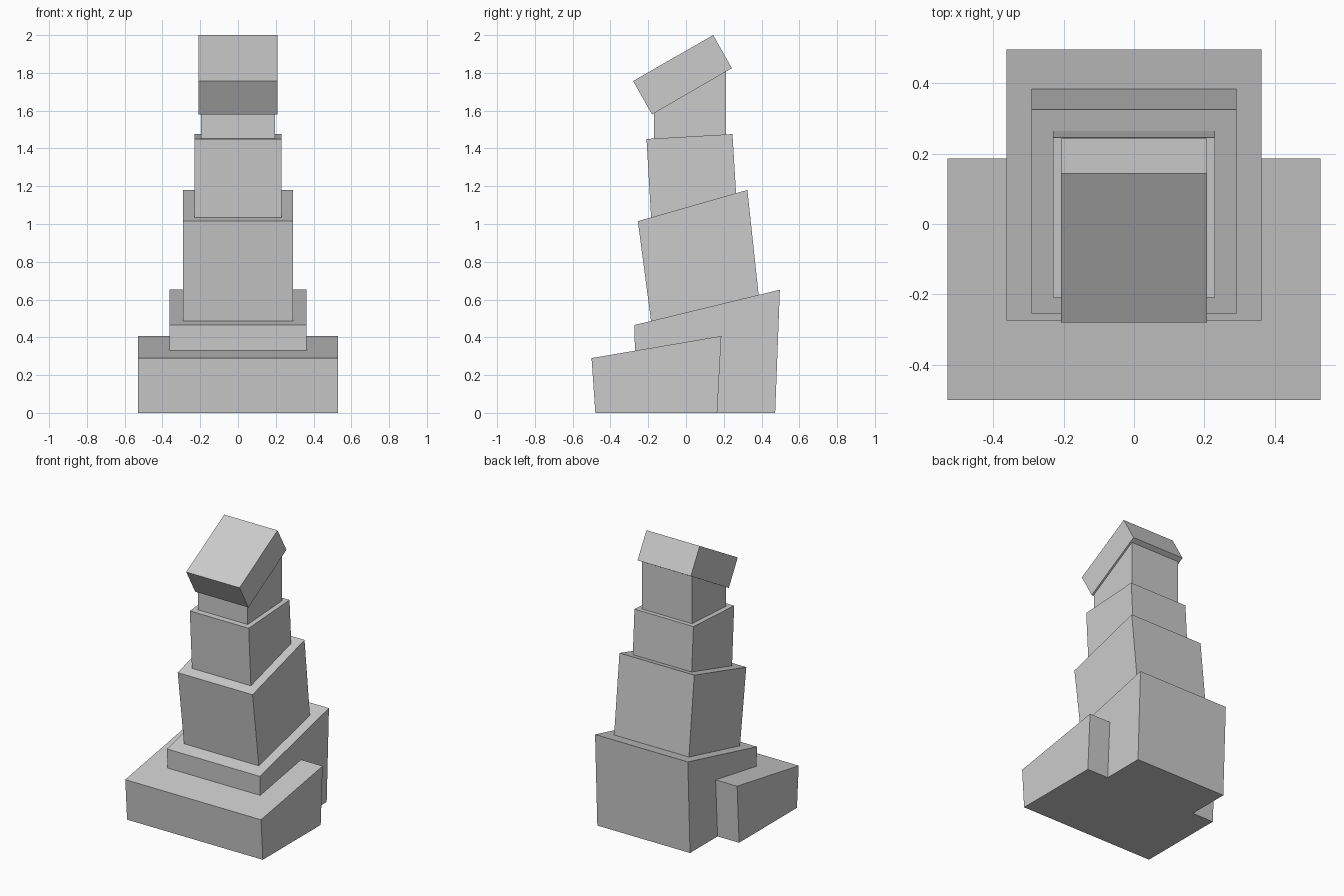
import bpy
import bmesh

cube = bpy.data.objects.get("Cube")
if cube:
    bpy.data.objects.remove(cube, do_unlink=True)

# Single stone colour
stone = bpy.data.materials.new("stone grey")
stone.use_nodes = True
colour = (0.6, 0.6, 0.6, 1.0)
stone.diffuse_color = colour
stone.node_tree.nodes["Principled BSDF"].inputs["Base Color"].default_value = colour


def block(name, half_width, profile):
    """Extrude a side profile of (y, z) points symmetrically across x."""
    bm = bmesh.new()
    side = bm.faces.new([bm.verts.new((-half_width, y, z)) for y, z in profile])
    result = bmesh.ops.extrude_face_region(bm, geom=[side], use_keep_orig=True)
    moved = [v for v in result["geom"] if isinstance(v, bmesh.types.BMVert)]
    bmesh.ops.translate(bm, verts=moved, vec=(2 * half_width, 0, 0))
    bmesh.ops.recalc_face_normals(bm, faces=bm.faces)
    mesh = bpy.data.meshes.new(name)
    bm.to_mesh(mesh)
    bm.free()
    mesh.materials.append(stone)
    obj = bpy.data.objects.new(name, mesh)
    bpy.context.collection.objects.link(obj)
    return obj


# Wide wedge at the front of the foot
block("front_plinth", 0.53, [(-0.48, 0), (0.165, 0), (0.187, 0.407), (-0.5, 0.29)])

# Stacked, leaning tiers; each lower end is sunk into the tier beneath
block("rear_plinth", 0.362, [(-0.26, 0), (0.472, 0), (0.497, 0.652), (-0.274, 0.465)])
block("lower_tier", 0.292, [(-0.167, 0.35), (0.414, 0.35), (0.325, 1.18), (-0.255, 1.015)])
block("upper_tier", 0.23, [(-0.177, 0.9), (0.281, 0.9), (0.246, 1.476), (-0.209, 1.45)])
block("neck", 0.195, [(-0.17, 1.4), (0.212, 1.4), (0.212, 1.825), (-0.17, 1.605)])

# Tilted cap
block("cap", 0.208, [(-0.18, 1.58), (0.243, 1.825), (0.144, 2.0), (-0.28, 1.757)])
